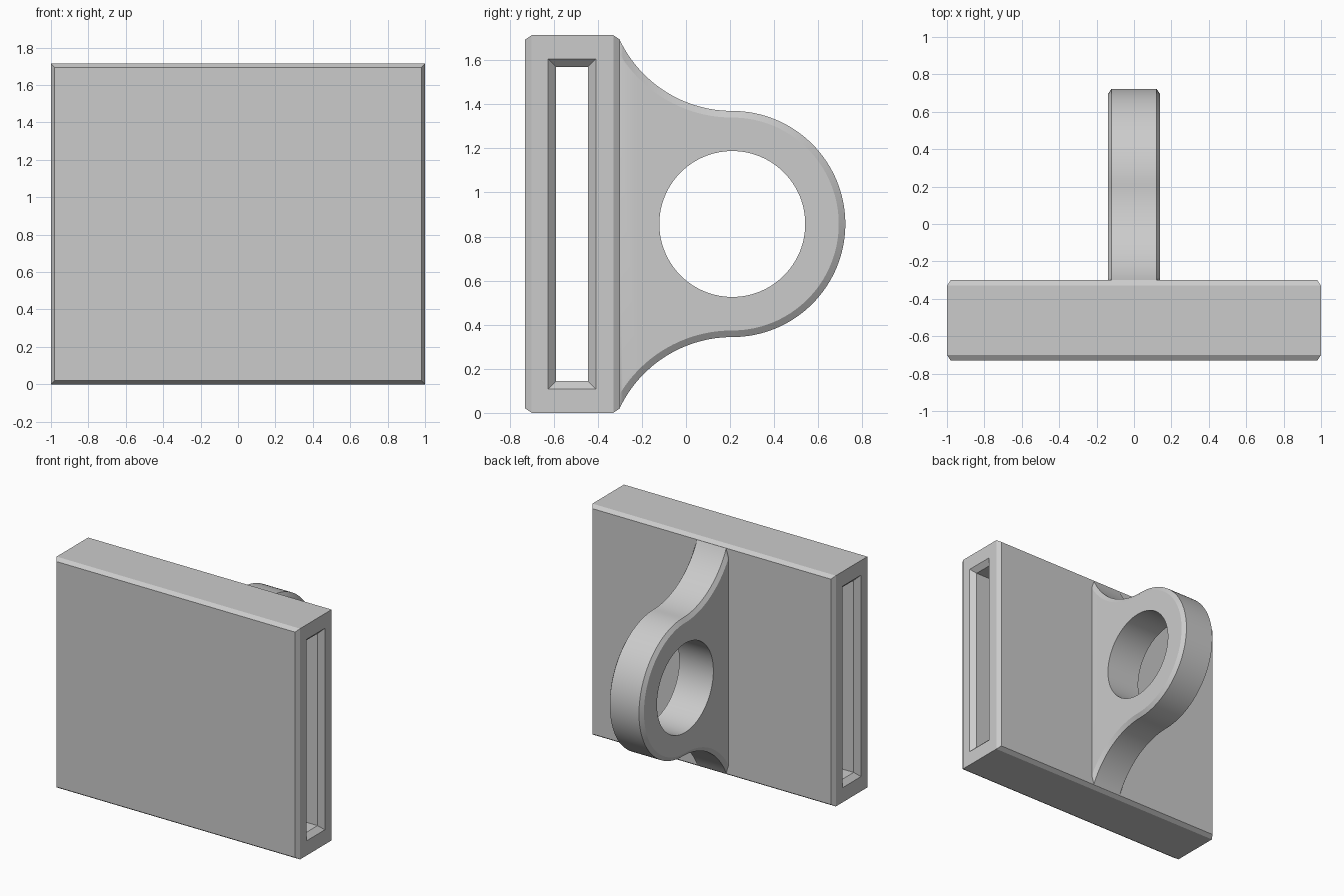
import bpy, bmesh
from math import sin, cos, asin, pi, sqrt

cube = bpy.data.objects.get("Cube")
if cube:
    bpy.data.objects.remove(cube, do_unlink=True)

grey = bpy.data.materials.new("plain grey")
grey.use_nodes = True
grey.diffuse_color = (0.6, 0.6, 0.6, 1)
grey.node_tree.nodes["Principled BSDF"].inputs["Base Color"].default_value = (0.6, 0.6, 0.6, 1)


def loft(name, rings):
    """Closed solid through a list of equal-length point rings."""
    bm = bmesh.new()
    loops = [[bm.verts.new(p) for p in ring] for ring in rings]
    n = len(loops[0])
    for a, b in zip(loops, loops[1:]):
        for i in range(n):
            j = (i + 1) % n
            bm.faces.new((a[i], a[j], b[j], b[i]))
    bm.faces.new(loops[0])
    bm.faces.new(loops[-1])
    bmesh.ops.recalc_face_normals(bm, faces=bm.faces[:])
    mesh = bpy.data.meshes.new(name)
    bm.to_mesh(mesh)
    bm.free()
    mesh.materials.append(grey)
    obj = bpy.data.objects.new(name, mesh)
    bpy.context.collection.objects.link(obj)
    return obj


def activate(obj):
    bpy.ops.object.select_all(action='DESELECT')
    obj.select_set(True)
    bpy.context.view_layer.objects.active = obj


def cut(obj, cutter):
    cutter.hide_render = True
    mod = obj.modifiers.new("cut", 'BOOLEAN')
    mod.operation = 'DIFFERENCE'
    mod.solver = 'EXACT'
    mod.object = cutter
    activate(obj)
    bpy.ops.object.modifier_apply(modifier=mod.name)
    bpy.data.objects.remove(cutter, do_unlink=True)


def rectangle(half_a, half_b):
    return [(-half_a, -half_b), (half_a, -half_b), (half_a, half_b), (-half_a, half_b)]


MID = 0.857          # height of the middle plane
BACK = -0.30         # rear face of the block

# Block, chamfered around its front and rear faces
block = loft("block", [
    [(a, y, MID + b) for a, b in rectangle(1 - d, MID - d)]
    for y, d in ((-0.73, 0.02), (-0.70, 0), (-0.33, 0), (BACK, 0.02))])

# Slot running through the block, flared at both ends
slot = loft("slot_cutter", [
    [(x, -0.517 + a, MID + b) for a, b in rectangle(0.073 + d, 0.713 + d)]
    for x, d in ((-1.035, 0.07), (-0.965, 0), (0.965, 0), (1.035, 0.07))])
cut(block, slot)

# Lug: round eye that flares into the block through concave arcs
EYE_Y, EYE_R, FLARE_R = 0.21, 0.513, 0.566


def lug_outline(inset):
    flare, eye = FLARE_R + inset, EYE_R - inset
    sweep = asin((EYE_Y - BACK) / flare)
    upper = []
    for i in range(25):
        t = sweep * (1 - i / 24)
        upper.append((EYE_Y - flare * sin(t), EYE_R + FLARE_R - flare * cos(t)))
    upper.insert(0, (BACK - 0.02, upper[0][1]))
    upper += [(EYE_Y + eye * sin(pi * i / 64), eye * cos(pi * i / 64)) for i in range(1, 32)]
    lower = [(y, -z) for y, z in reversed(upper)]
    return upper + [(EYE_Y + eye, 0)] + lower


lug = loft("lug", [
    [(x, y, MID + z) for y, z in lug_outline(d)]
    for x, d in ((-0.14, 0.03), (-0.12, 0), (0.12, 0), (0.14, 0.03))])

# Round hole through the eye
hole = loft("hole_cutter", [
    [(x, EYE_Y + 0.331 * cos(pi * i / 48), MID + 0.331 * sin(pi * i / 48)) for i in range(96)]
    for x in (-0.3, 0.3)])
cut(lug, hole)

activate(lug)
bpy.ops.object.shade_smooth_by_angle(angle=pi / 6)
